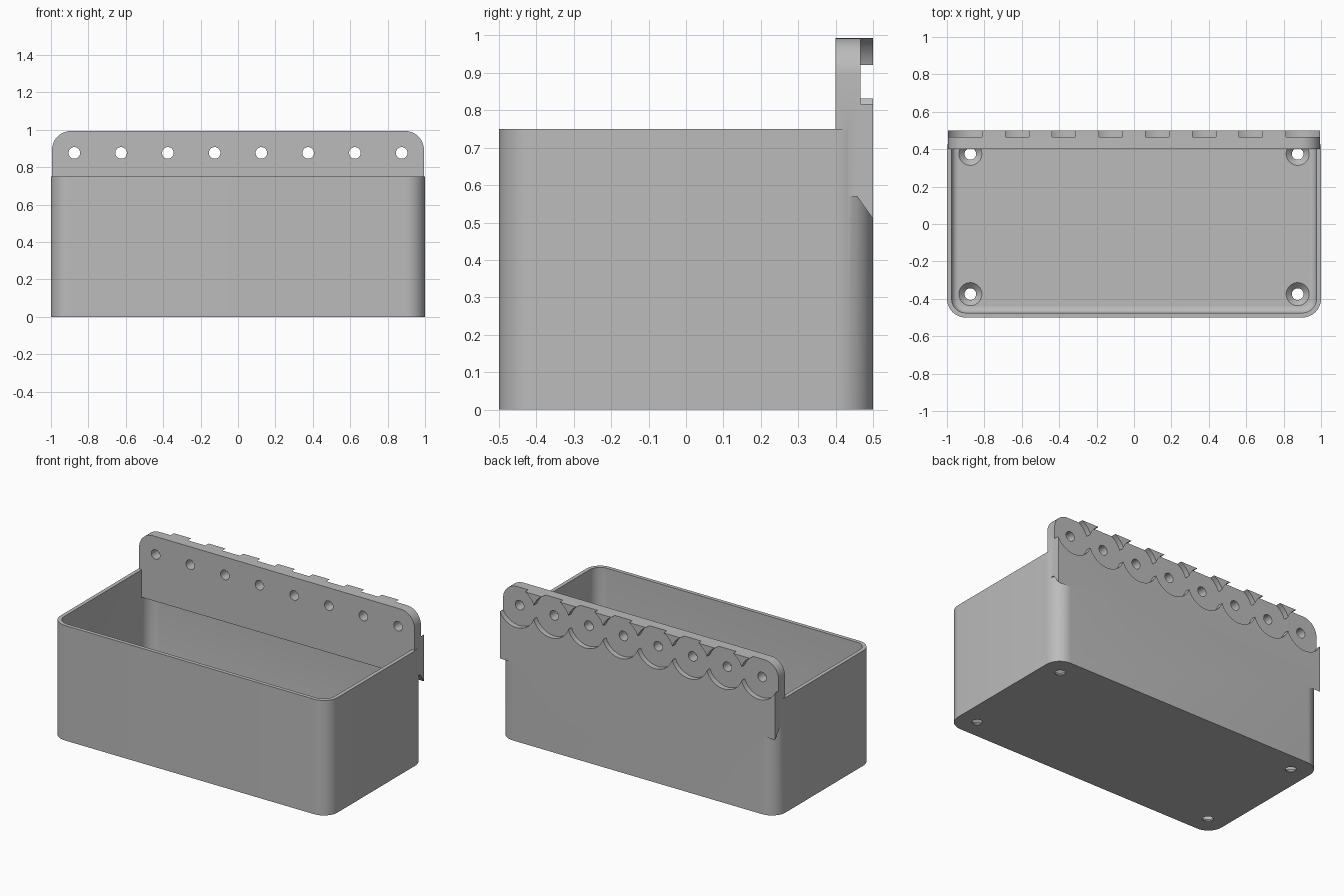
import bpy, bmesh, math
from mathutils import Matrix

cube = bpy.data.objects.get("Cube")
if cube:
    bpy.data.objects.remove(cube)

grey = bpy.data.materials.new("plain_grey")
grey.use_nodes = True
grey.diffuse_color = (0.5, 0.5, 0.5, 1)
grey.node_tree.nodes["Principled BSDF"].inputs["Base Color"].default_value = (0.5, 0.5, 0.5, 1)


def finish(bm, name):
    bmesh.ops.recalc_face_normals(bm, faces=bm.faces)
    mesh = bpy.data.meshes.new(name)
    bm.to_mesh(mesh)
    bm.free()
    mesh.materials.append(grey)
    obj = bpy.data.objects.new(name, mesh)
    bpy.context.collection.objects.link(obj)
    return obj


def rounded_box(name, hx, hy, z0, z1, radius, fillet=0):
    """Box with rounded upright corners and an optional fillet round the floor."""
    bm = bmesh.new()
    bmesh.ops.create_cube(bm, size=2)
    for v in bm.verts:
        v.co = (v.co.x * hx, v.co.y * hy, z1 if v.co.z > 0 else z0)
    upright = [e for e in bm.edges if abs(e.verts[0].co.z - e.verts[1].co.z) > 0.01]
    bmesh.ops.bevel(bm, geom=upright, offset=radius, segments=10, profile=0.5, affect='EDGES')
    if fillet:
        low = [e for e in bm.edges if all(v.co.z < z0 + 0.001 for v in e.verts)]
        bmesh.ops.bevel(bm, geom=low, offset=fillet, segments=5, profile=0.5, affect='EDGES')
    return finish(bm, name)


def cylinder(name, r_low, r_high, depth, center, along_y=False, sides=48):
    bm = bmesh.new()
    bmesh.ops.create_cone(bm, cap_ends=True, segments=sides, radius1=r_low,
                          radius2=r_high, depth=depth)
    turn = Matrix.Rotation(math.pi / 2, 4, 'X') if along_y else Matrix()
    bmesh.ops.transform(bm, matrix=Matrix.Translation(center) @ turn, verts=bm.verts)
    return finish(bm, name)


def combine(target, tool, operation):
    mod = target.modifiers.new(operation.lower(), 'BOOLEAN')
    mod.operation = operation
    mod.solver = 'EXACT'
    mod.object = tool
    bpy.context.view_layer.objects.active = target
    bpy.ops.object.modifier_apply(modifier=mod.name)
    bpy.data.objects.remove(tool)


# Open bin with rounded corners and a filleted floor
FLOOR = 0.035
planter = rounded_box("storage_bin", 1, 0.5, 0, 0.75, 0.1)
cavity = rounded_box("cavity", 0.975, 0.475, FLOOR, 1.2, 0.075, 0.035)
combine(planter, cavity, 'DIFFERENCE')

# Mounting plate: side profile swept across the width
bm = bmesh.new()
profile = [(0.4, 0.57), (0.457, 0.57), (0.5, 0.51), (0.5, 0.993), (0.4, 0.993)]
side = bm.faces.new([bm.verts.new((-0.994, y, z)) for y, z in profile])
swept = bmesh.ops.extrude_face_region(bm, geom=[side])["geom"]
bmesh.ops.translate(bm, vec=(1.988, 0, 0),
                    verts=[g for g in swept if isinstance(g, bmesh.types.BMVert)])
top_ends = [e for e in bm.edges if all(v.co.z > 0.99 for v in e.verts)
            and abs(e.verts[0].co.x - e.verts[1].co.x) < 0.01
            and abs(e.verts[0].co.x) > 0.9]
bmesh.ops.bevel(bm, geom=top_ends, offset=0.1, segments=10, profile=0.5, affect='EDGES')
plate = finish(bm, "mounting_plate")
combine(planter, plate, 'UNION')

# Scalloped recesses and screw holes along the plate
for i in range(8):
    x = -0.875 + 0.25 * i
    recess = cylinder("recess", 0.133, 0.133, 0.2, (x, 0.566, 0.876), True, 64)
    combine(planter, recess, 'DIFFERENCE')
    hole = cylinder("plate_hole", 0.031, 0.031, 0.4, (x, 0.45, 0.876), True, 32)
    combine(planter, hole, 'DIFFERENCE')

# Countersunk drain holes in the floor
for x in (-0.875, 0.875):
    for y in (-0.375, 0.375):
        hole = cylinder("floor_hole", 0.031, 0.031, 0.2, (x, y, 0))
        combine(planter, hole, 'DIFFERENCE')
        sink = cylinder("countersink", 0.03, 0.062, 0.032, (x, y, FLOOR - 0.0155))
        combine(planter, sink, 'DIFFERENCE')

bpy.ops.object.select_all(action='DESELECT')
planter.select_set(True)
bpy.context.view_layer.objects.active = planter
bpy.ops.object.shade_smooth_by_angle(angle=math.radians(30))
